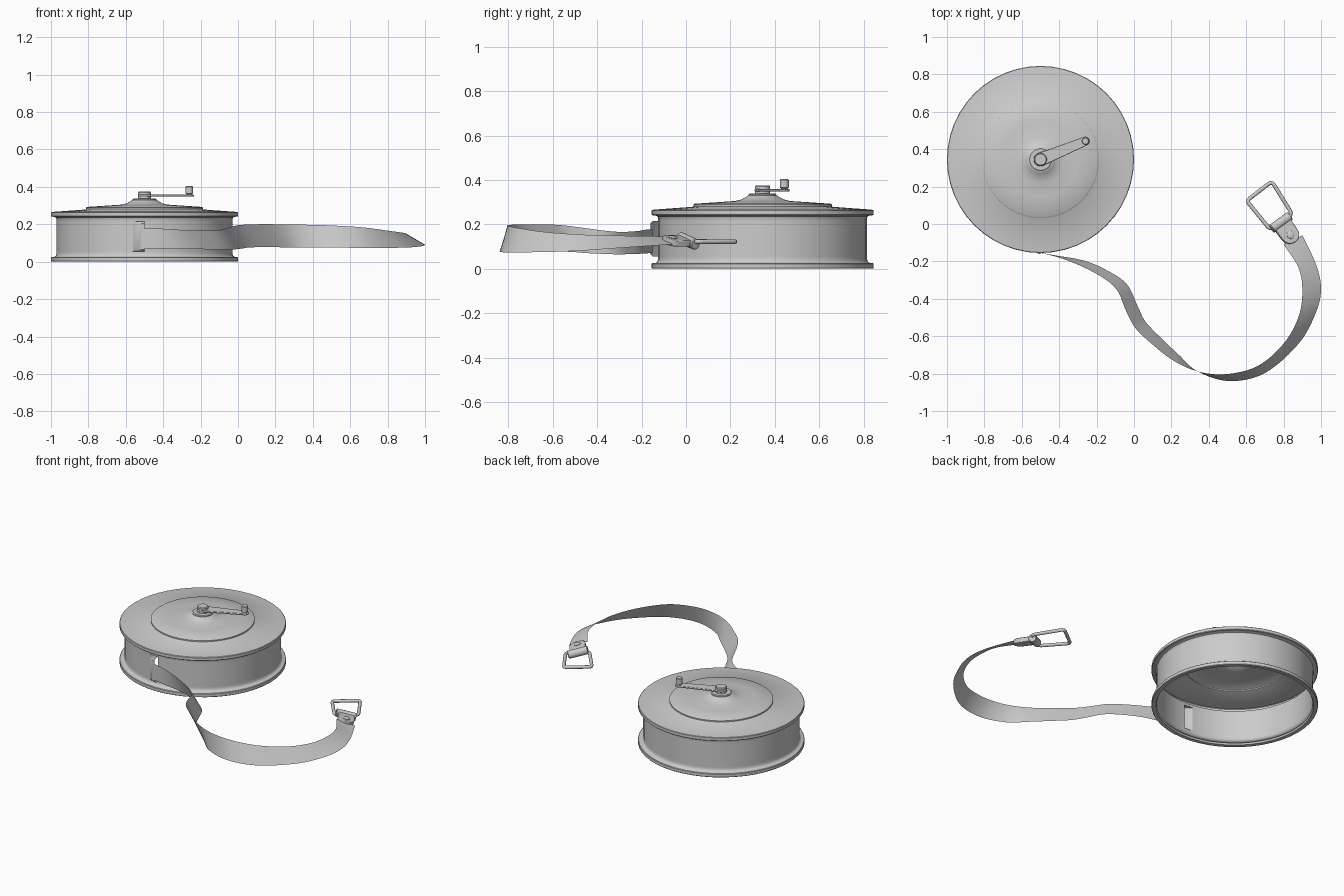
import bpy, bmesh, math
from mathutils import Vector, Matrix

if "Cube" in bpy.data.objects:
    bpy.data.objects.remove(bpy.data.objects["Cube"])

CX, CY = -0.5, 0.345
SEG = 48


def finish(name, bm, angle=35, matrix=None, normals=True):
    bmesh.ops.remove_doubles(bm, verts=bm.verts, dist=1e-5)
    if normals:
        bmesh.ops.recalc_face_normals(bm, faces=bm.faces)
    me = bpy.data.meshes.new(name)
    bm.to_mesh(me)
    bm.free()
    ob = bpy.data.objects.new(name, me)
    bpy.context.collection.objects.link(ob)
    if matrix:
        ob.matrix_world = matrix
    bpy.ops.object.select_all(action='DESELECT')
    ob.select_set(True)
    bpy.context.view_layer.objects.active = ob
    bpy.ops.object.shade_smooth_by_angle(angle=math.radians(angle))
    return ob


def lathe(name, profile, cx=CX, cy=CY, seg=SEG, matrix=None, cut=None):
    bm = bmesh.new()
    rings = []
    for r, z in profile:
        rings.append([bm.verts.new((cx + r * math.cos(2 * math.pi * i / seg),
                                    cy + r * math.sin(2 * math.pi * i / seg), z))
                      for i in range(seg)])
    for a, b in zip(rings, rings[1:]):
        for i in range(seg):
            j = (i + 1) % seg
            bm.faces.new((a[i], a[j], b[j], b[i]))
    if cut:
        bmesh.ops.delete(bm, geom=[f for f in bm.faces if cut(f.calc_center_median())],
                         context='FACES')
    return finish(name, bm, matrix=matrix)


def slab(name, outline, z0, z1, bevel=0.003, matrix=None):
    bm = bmesh.new()
    f = bm.faces.new([bm.verts.new((x, y, z0)) for x, y in outline])
    ext = bmesh.ops.extrude_face_region(bm, geom=[f])
    vs = [v for v in ext['geom'] if isinstance(v, bmesh.types.BMVert)]
    bmesh.ops.translate(bm, verts=vs, vec=(0, 0, z1 - z0))
    ob = finish(name, bm, matrix=matrix)
    m = ob.modifiers.new("edge", 'BEVEL')
    m.width, m.segments, m.limit_method = bevel, 2, 'ANGLE'
    return ob


# Hollow case: open below, flanged wall, stepped lid; one wall panel left out for the tape slot
lathe("reel_case", [
    (0.468, 0.012), (0.474, 0.001), (0.48, 0.0), (0.497, 0.0), (0.5, 0.003), (0.5, 0.022),
    (0.497, 0.025), (0.482, 0.026), (0.474, 0.032), (0.47, 0.042), (0.47, 0.055),
    (0.47, 0.215), (0.47, 0.228), (0.474, 0.236), (0.482, 0.24), (0.497, 0.241),
    (0.5, 0.244), (0.5, 0.262), (0.497, 0.265), (0.48, 0.267), (0.315, 0.279),
    (0.312, 0.281), (0.312, 0.289), (0.306, 0.293), (0.2, 0.3), (0.125, 0.305),
    (0.095, 0.312), (0.075, 0.323), (0.065, 0.33), (0.0, 0.331)],
    cut=lambda c: CX - 0.06 < c.x < CX and c.y < 0 and 0.1 < c.z < 0.2)

# Tape mouth: flared cover over the slot, open towards +x
bm = bmesh.new()
a0 = math.pi * 1.5 - 2 * math.pi / SEG
cols = []
for t in (0, 0.25, 0.5, 0.75, 1):
    a = a0 + (math.pi * 1.5 - a0) * t
    wall = Vector((CX + 0.47 * math.cos(a0) * (1 - t), CY + 0.47 * (math.sin(a0) * (1 - t) - t), 0))
    h = 0.036 * math.sin(t * math.pi / 2)
    cols.append([bm.verts.new(wall + Vector((0, -h * k, z))) for k, z in (
        (0, 0.055), (0.7, 0.056), (1, 0.066), (1, 0.204), (0.7, 0.214), (0, 0.215))])
for a, b in zip(cols, cols[1:]):
    for i in range(5):
        bm.faces.new((a[i], b[i], b[i + 1], a[i + 1]))
finish("tape_mouth", bm)

# Hub and winding crank
lathe("hub_collar", [(0, 0.325), (0.063, 0.325), (0.063, 0.334), (0.058, 0.338), (0, 0.338)])
lathe("crank_pivot", [(0, 0.335), (0.034, 0.335), (0.034, 0.37), (0.03, 0.375), (0, 0.375)], seg=32)
KX, KY = -0.26, 0.443
ang = math.atan2(KY - CY, KX - CX)
arm = []
for (x, y), r, start in (((CX, CY), 0.036, math.pi / 2), ((KX, KY), 0.024, -math.pi / 2)):
    for i in range(11):
        a = ang + start + math.pi * i / 10
        arm.append((x + r * math.cos(a), y + r * math.sin(a)))
slab("crank_arm", arm, 0.348, 0.359)
lathe("crank_knob", [(0, 0.35), (0.015, 0.35), (0.015, 0.362), (0.02, 0.365), (0.02, 0.4),
                     (0.016, 0.405), (0, 0.405)], KX, KY, 24)

# Tape: lower edge and upper edge, twisting over once
rows = [
    (-0.52, -0.150, 0.070, -0.52, -0.150, 0.178),
    (-0.42, -0.168, 0.070, -0.42, -0.174, 0.177),
    (-0.27, -0.195, 0.068, -0.30, -0.217, 0.170),
    (-0.15, -0.245, 0.066, -0.17, -0.285, 0.166),
    (-0.04, -0.320, 0.065, -0.09, -0.355, 0.170),
    (0.02, -0.440, 0.070, -0.04, -0.470, 0.185),
    (0.06, -0.520, 0.076, 0.01, -0.560, 0.196),
    (0.14, -0.605, 0.078, 0.10, -0.645, 0.200),
    (0.235, -0.695, 0.077, 0.21, -0.730, 0.200),
    (0.34, -0.788, 0.075, 0.34, -0.788, 0.198),
    (0.51, -0.840, 0.075, 0.49, -0.803, 0.194),
    (0.70, -0.797, 0.074, 0.66, -0.760, 0.184),
    (0.88, -0.640, 0.075, 0.80, -0.640, 0.166),
    (0.97, -0.480, 0.081, 0.88, -0.495, 0.155),
    (1.00, -0.350, 0.090, 0.90, -0.360, 0.150),
    (0.975, -0.220, 0.099, 0.88, -0.235, 0.148),
    (0.90, -0.060, 0.110, 0.80, -0.110, 0.146)]


def catmull(pts, steps=6):
    p = [pts[0]] + pts + [pts[-1]]
    out = []
    for i in range(1, len(p) - 2):
        for s in range(steps):
            t = s / steps
            a, b, c, d = p[i - 1:i + 3]
            out.append(0.5 * (2 * b + (c - a) * t + (2 * a - 5 * b + 4 * c - d) * t * t
                              + (3 * b - a - 3 * c + d) * t ** 3))
    return out + [pts[-1]]


low = catmull([Vector(r[:3]) for r in rows])
high = catmull([Vector(r[3:]) for r in rows])
bm = bmesh.new()
strips = [[bm.verts.new(l.lerp(h, k / 3)) for k in range(4)] for l, h in zip(low, high)]
for a, b in zip(strips, strips[1:]):
    for k in range(3):
        bm.faces.new((a[k], b[k], b[k + 1], a[k + 1]))
finish("tape", bm, 60)

# End clasp, built in its own frame (x across the tape, y along it, z up)
u = Vector((0.81, 0.58, -0.27)).normalized()
f = Vector((-0.58, 0.81, 0)).normalized()
n = u.cross(f)
f = n.cross(u)
P = Vector((0.785, 0.008, 0.125))
M = Matrix.Translation(P) @ Matrix((u, f, n)).transposed().to_4x4()
plate = [(0.052, 0), (0.05, -0.08)]
plate += [(0.05 * math.cos(a * math.pi / 8), -0.085 - 0.045 * math.sin(a * math.pi / 8))
          for a in range(1, 8)]
plate += [(-0.05, -0.08), (-0.052, 0)]
slab("clasp_plate", plate, -0.014, 0.016, 0.004, M)
lathe("clasp_loop", [(0, -0.062), (0.021, -0.062), (0.025, -0.058), (0.025, 0.058),
                     (0.021, 0.062), (0, 0.062)], 0, 0, 24,
      M @ Matrix.Rotation(math.pi / 2, 4, 'Y'))
lathe("clasp_rivet", [(0.021, 0.014), (0.021, 0.019), (0.017, 0.022), (0, 0.023)],
      0, -0.085, 24, M)

# Flat wire ring, wider at its far end
corners = [Vector(c) for c in ((0.602, 0.124, 0.122), (0.737, 0.228, 0.122),
                               (0.846, 0.052, 0.122), (0.728, -0.03, 0.126))]
cu = bpy.data.curves.new("hook_ring", 'CURVE')
cu.dimensions = '3D'
cu.bevel_depth, cu.bevel_resolution = 0.0105, 3
path = []
for i, c in enumerate(corners):
    p0 = c + (corners[i - 1] - c).normalized() * 0.022
    p1 = c + (corners[(i + 1) % 4] - c).normalized() * 0.022
    for t in (0, 0.33, 0.67, 1):
        path.append(p0 * (1 - t) ** 2 + c * 2 * t * (1 - t) + p1 * t * t)
sp = cu.splines.new('POLY')
sp.points.add(len(path) - 1)
for pt, co in zip(sp.points, path):
    pt.co = (*co, 1)
sp.use_cyclic_u = True
ring = bpy.data.objects.new("hook_ring", cu)
bpy.context.collection.objects.link(ring)
bpy.ops.object.select_all(action='DESELECT')
ring.select_set(True)
bpy.context.view_layer.objects.active = ring
bpy.ops.object.convert(target='MESH')
bpy.ops.object.shade_smooth_by_angle(angle=math.radians(40))
